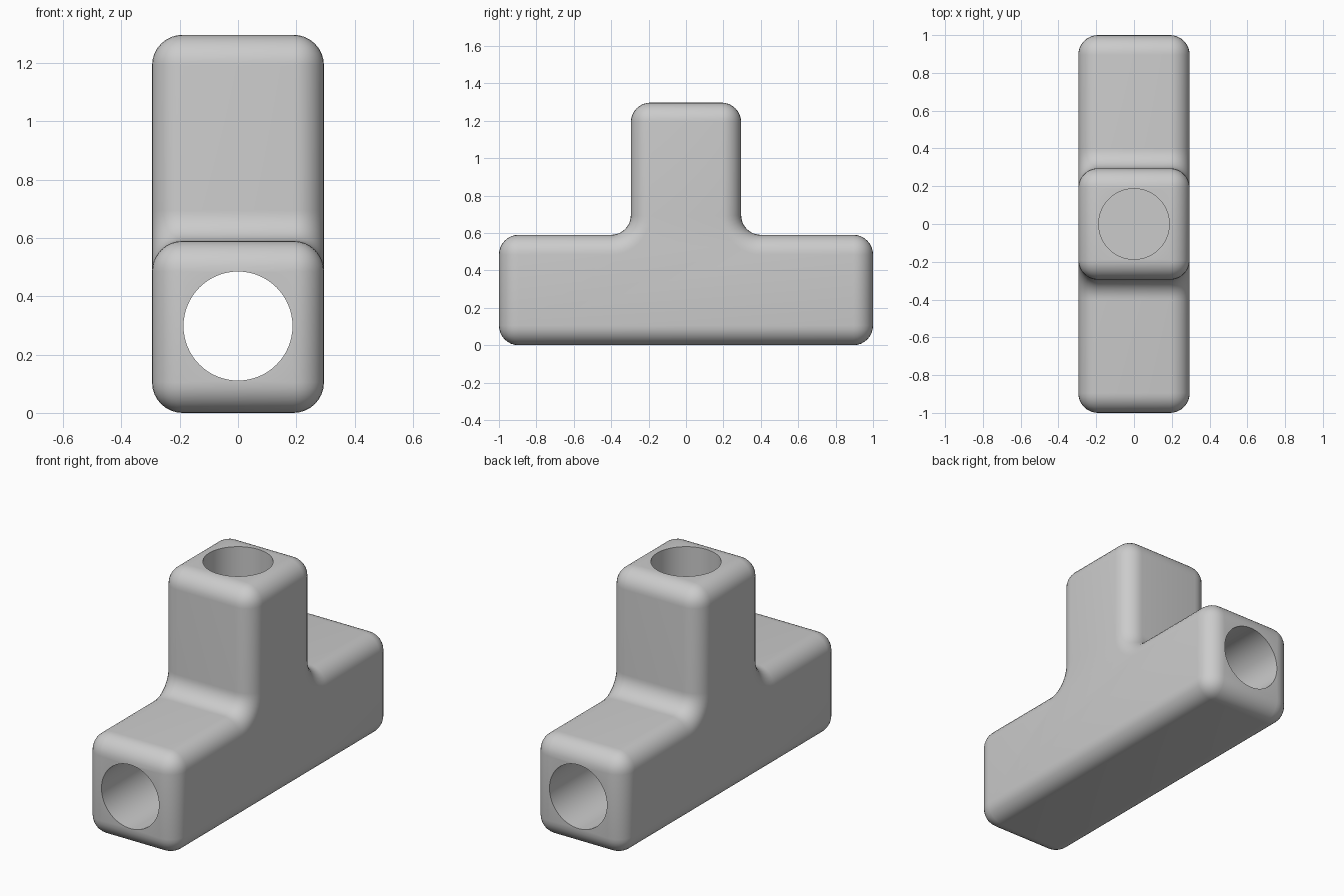
import bpy, bmesh, math
from mathutils import Vector

if "Cube" in bpy.data.objects:
    bpy.data.objects.remove(bpy.data.objects["Cube"])

W = 0.295        # half width of every arm
BASE = 0.59      # height of the long bar
TOP = 1.297      # height of the upright arm
R = 0.105        # edge rounding and inner fillet
BORE = 0.187     # hole radius

grey = bpy.data.materials.new("light grey")
grey.diffuse_color = (0.6, 0.6, 0.6, 1)
grey.use_nodes = True
grey.node_tree.nodes["Principled BSDF"].inputs["Base Color"].default_value = grey.diffuse_color

# Tee outline in y-z, with the two inner corners filleted
half = [(1.0, 0.0), (1.0, BASE)]
for i in range(11):
    a = math.radians(270 - 9 * i)
    half.append((W + R + R * math.cos(a), BASE + R + R * math.sin(a)))
half.append((W, TOP))
outline = half + [(-y, z) for y, z in reversed(half)]

# Tee body: extrude the outline, then round every sharp edge
bm = bmesh.new()
face = bm.faces.new([bm.verts.new((-W, y, z)) for y, z in outline])
ext = bmesh.ops.extrude_face_region(bm, geom=[face])
bmesh.ops.translate(bm, vec=Vector((2 * W, 0, 0)),
                    verts=[v for v in ext["geom"] if isinstance(v, bmesh.types.BMVert)])
bmesh.ops.recalc_face_normals(bm, faces=bm.faces)
sharp = [e for e in bm.edges if e.calc_face_angle(0) > math.radians(40)]
bmesh.ops.bevel(bm, geom=sharp, offset=R, offset_type='OFFSET', segments=8,
                profile=0.5, affect='EDGES', clamp_overlap=False)
bmesh.ops.recalc_face_normals(bm, faces=bm.faces)
mesh = bpy.data.meshes.new("tee_body")
bm.to_mesh(mesh)
bm.free()
body = bpy.data.objects.new("tee_body", mesh)
bpy.context.collection.objects.link(body)
mesh.materials.append(grey)


def drill(name, depth, location, rotation=(0, 0, 0)):
    """Cut a round hole into the body."""
    bpy.ops.mesh.primitive_cylinder_add(vertices=64, radius=BORE, depth=depth,
                                        location=location, rotation=rotation)
    cutter = bpy.context.object
    cutter.name = name
    cutter.hide_render = True
    cutter.data.materials.append(grey)
    mod = body.modifiers.new(name, 'BOOLEAN')
    mod.operation = 'DIFFERENCE'
    mod.solver = 'EXACT'
    mod.object = cutter
    bpy.context.view_layer.objects.active = body
    bpy.ops.object.modifier_apply(modifier=name)
    bpy.data.objects.remove(cutter)


# Through hole along the bar, blind hole down the upright arm
drill("bar_bore", 2.4, (0, 0, 0.298), (math.pi / 2, 0, 0))
drill("upright_bore", 1.0, (0, 0, BASE + 0.5))

# Smooth rounding with crisp hole rims
bpy.ops.object.select_all(action='DESELECT')
body.select_set(True)
bpy.context.view_layer.objects.active = body
bpy.ops.object.shade_smooth_by_angle(angle=math.radians(30))
